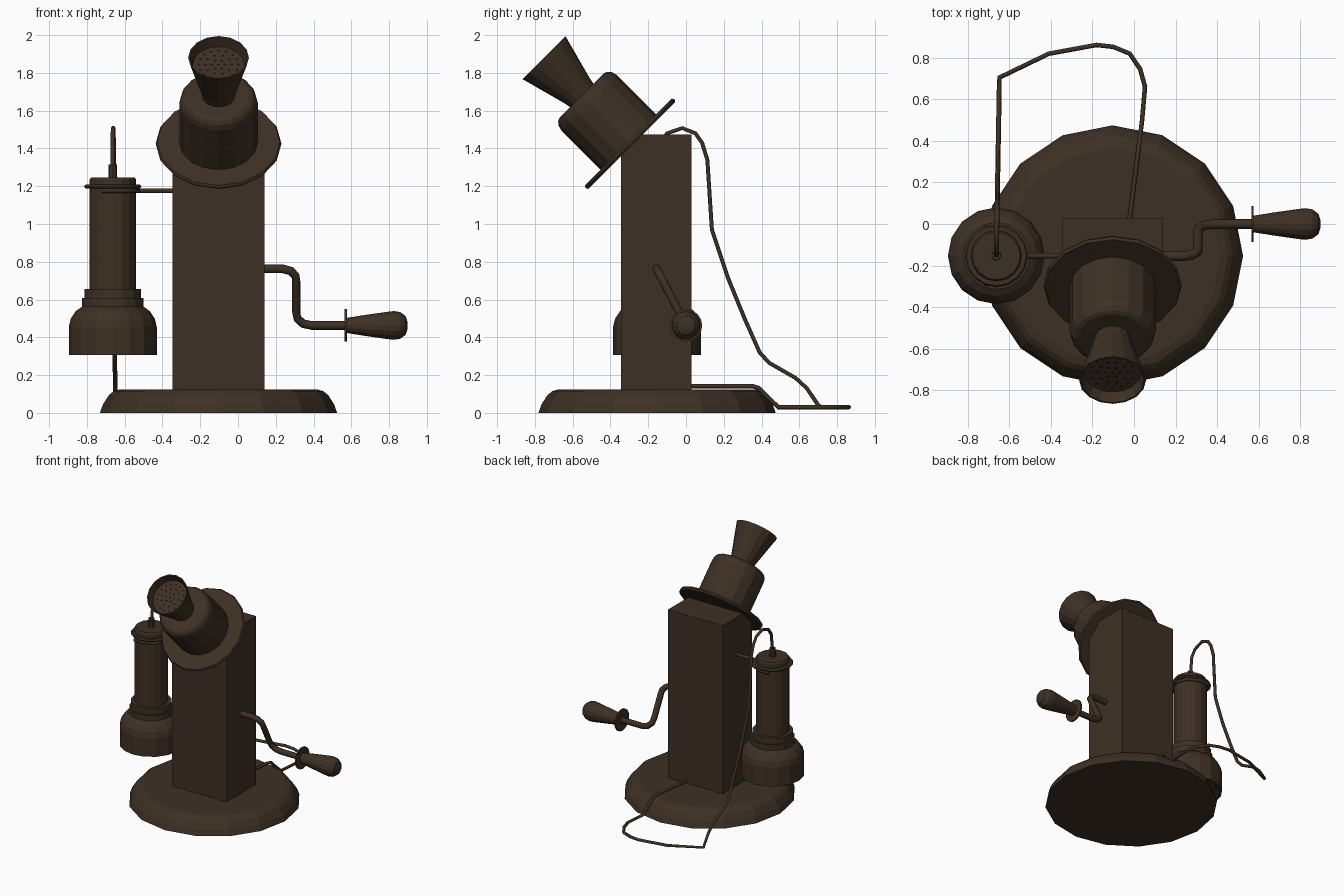
import bpy, bmesh, math
from mathutils import Matrix, Vector

if "Cube" in bpy.data.objects:
    bpy.data.objects.remove(bpy.data.objects["Cube"])

brown = bpy.data.materials.new("dark_brown")
brown.diffuse_color = (0.048, 0.030, 0.018, 1)
brown.use_nodes = True
brown.node_tree.nodes["Principled BSDF"].inputs["Base Color"].default_value = brown.diffuse_color
black = bpy.data.materials.new("hole_black")
black.diffuse_color = (0.008, 0.006, 0.005, 1)
black.use_nodes = True
black.node_tree.nodes["Principled BSDF"].inputs["Base Color"].default_value = black.diffuse_color


def finish(name, bm, mat=brown, matrix=Matrix()):
    bmesh.ops.recalc_face_normals(bm, faces=bm.faces)
    me = bpy.data.meshes.new(name)
    bm.to_mesh(me)
    bm.free()
    me.materials.append(mat)
    ob = bpy.data.objects.new(name, me)
    ob.matrix_world = matrix
    bpy.context.collection.objects.link(ob)
    return ob


def lathe(name, profile, matrix, n=16, closed=False):
    """Spin (radius, height) points round local z; the ends are capped."""
    bm = bmesh.new()
    rings = [[bm.verts.new((r * math.cos(2 * math.pi * i / n),
                            r * math.sin(2 * math.pi * i / n), h)) for i in range(n)]
             for r, h in profile]
    pairs = list(zip(rings, rings[1:]))
    if closed:
        pairs.append((rings[-1], rings[0]))
    for a, b in pairs:
        for i in range(n):
            j = (i + 1) % n
            bm.faces.new((a[i], a[j], b[j], b[i]))
    if not closed:
        bm.faces.new(rings[0])
        bm.faces.new(rings[-1])
    return finish(name, bm, matrix=matrix)


def tube(name, points, radius, res=2):
    """Round rod through the given points."""
    cu = bpy.data.curves.new(name, 'CURVE')
    cu.dimensions = '3D'
    cu.bevel_depth, cu.bevel_resolution, cu.use_fill_caps = radius, res, True
    sp = cu.splines.new('POLY')
    sp.points.add(len(points) - 1)
    for p, co in zip(sp.points, points):
        p.co = (*co, 1)
    sp.use_smooth = True
    cu.materials.append(brown)
    ob = bpy.data.objects.new(name, cu)
    bpy.context.collection.objects.link(ob)
    bpy.ops.object.select_all(action='DESELECT')
    ob.select_set(True)
    bpy.context.view_layer.objects.active = ob
    bpy.ops.object.convert(target='MESH')


CX, CY = -0.103, -0.153
move = Matrix.Translation

# round base
lathe("base", [(0.628, 0), (0.612, 0.045), (0.58, 0.095), (0.555, 0.115), (0.52, 0.125)],
      move((CX, CY, 0)))

# square column with its top front edge cut at 45 degrees
bm = bmesh.new()
side = [(-0.345, 0.12), (0.03, 0.12), (0.03, 1.475), (-0.229, 1.475), (-0.345, 1.36)]
face = bm.faces.new([bm.verts.new((-0.346, y, z)) for y, z in side])
ext = bmesh.ops.extrude_face_region(bm, geom=[face])
bmesh.ops.translate(bm, vec=(0.486, 0, 0),
                    verts=[v for v in ext["geom"] if isinstance(v, bmesh.types.BMVert)])
finish("column", bm)

# tilted transmitter: plate, cup and mouthpiece
tilt = move((CX, -0.296, 1.425)) @ Matrix.Rotation(math.radians(45), 4, 'X')
lathe("transmitter_plate", [(0.325, -0.013), (0.333, 0), (0.325, 0.013), (0.22, 0.013)], tilt)
lathe("transmitter_cup", [(0.208, 0), (0.208, 0.305), (0.2, 0.335), (0.185, 0.354),
                          (0.165, 0.362)], tilt)
lathe("mouthpiece", [(0.085, 0.35), (0.095, 0.4), (0.161, 0.645), (0.152, 0.645),
                     (0.137, 0.59)], tilt)

# speaking holes
bm = bmesh.new()
for r, count in ((0, 1), (0.035, 6), (0.07, 10), (0.105, 16)):
    for k in range(count):
        a = 2 * math.pi * k / count
        bmesh.ops.create_circle(bm, cap_ends=True, segments=8, radius=0.008,
                                matrix=move((r * math.cos(a), r * math.sin(a), 0.592)))
finish("mouthpiece_holes", bm, black, tilt)

# hanging receiver
RX = -0.663
at = move((RX, CY, 0))
lathe("receiver", [(0.19, 0.335), (0.21, 0.307), (0.233, 0.307), (0.233, 0.455),
                   (0.222, 0.5), (0.195, 0.54), (0.163, 0.562), (0.163, 0.607),
                   (0.15, 0.607), (0.15, 0.657), (0.123, 0.657), (0.123, 1.235),
                   (0.115, 1.247)], at)
lathe("receiver_ring", [(0.115, 1.188), (0.144, 1.188), (0.152, 1.198), (0.144, 1.208),
                        (0.115, 1.208)], at, closed=True)
lathe("cord_sleeve", [(0.024, 1.24), (0.022, 1.315)], at, n=8)

# forked hook holding the receiver
tube("hook_arm", [(-0.34, CY, 1.176), (-0.53, CY, 1.176)], 0.013)
tube("hook_fork", [(-0.72, CY - 0.133, 1.176), (-0.64, CY - 0.133, 1.176),
                   (-0.56, CY - 0.095, 1.176), (-0.525, CY, 1.176),
                   (-0.56, CY + 0.095, 1.176), (-0.64, CY + 0.133, 1.176),
                   (-0.72, CY + 0.133, 1.176)], 0.012)

# cord: up from the receiver, down to the ground, back over the base
fall = [(-0.15, 1.30), (-0.135, 1.43), (-0.1, 1.48), (-0.02, 1.508), (0.05, 1.48),
        (0.085, 1.43), (0.113, 1.34), (0.137, 0.97), (0.22, 0.72), (0.31, 0.5),
        (0.39, 0.32), (0.44, 0.265), (0.58, 0.185), (0.64, 0.13), (0.705, 0.033)]
cord = [(RX + 0.015 * (y + 0.15) / 0.85, y, z) for y, z in fall]
cord += [(x, y, 0.03) for x, y in ((-0.41, 0.82), (-0.18, 0.862), (-0.1, 0.853), (-0.02, 0.82),
                                   (0.03, 0.745), (0.053, 0.66), (0.038, 0.49))]
cord += [(0.03, 0.43, 0.085), (0.024, 0.385, 0.132), (0.02, 0.35, 0.142), (-0.022, 0.02, 0.142)]
tube("cord", cord, 0.012, 1)

# crank rod: slanted arm between two level ends, with rounded corners
top, low = Vector((0, -0.155, 0.763)), Vector((0, 0.0, 0.463))
arm = [(0.12, 0), (0.235, 0), (0.28, 0.04), (0.305, 0.13), (0.308, 0.22), (0.308, 0.76),
       (0.315, 0.88), (0.345, 0.97), (0.39, 1), (0.58, 1)]
tube("crank_rod", [tuple(top.lerp(low, t) + Vector((x, 0, 0))) for x, t in arm], 0.023)

# crank flange and grip
along_x = move(low) @ Matrix.Rotation(math.radians(90), 4, 'Y')
lathe("crank_flange", [(0.086, 0.565), (0.086, 0.576)], along_x)
lathe("crank_grip", [(0.04, 0.576), (0.055, 0.67), (0.072, 0.79), (0.076, 0.825),
                     (0.07, 0.86), (0.05, 0.887), (0.02, 0.897)], along_x)
